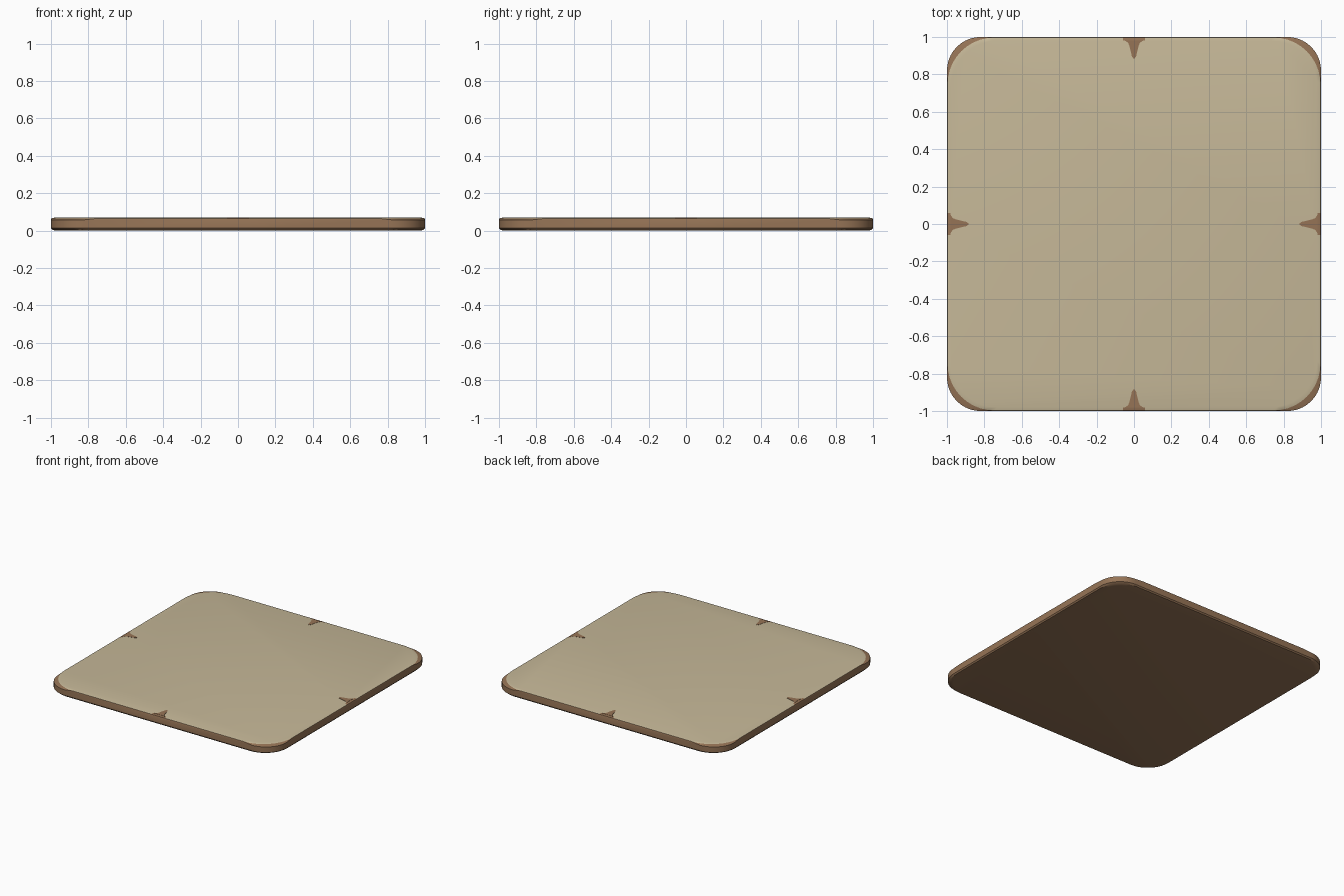
import bpy, bmesh, math

if "Cube" in bpy.data.objects:
    bpy.data.objects.remove(bpy.data.objects["Cube"])


def srgb(r, g, b):
    def lin(c):
        c /= 255
        return c / 12.92 if c <= 0.04045 else ((c + 0.055) / 1.055) ** 2.4
    return (lin(r), lin(g), lin(b), 1)


def material(name, col):
    m = bpy.data.materials.new(name)
    m.diffuse_color = col
    m.use_nodes = True
    m.node_tree.nodes["Principled BSDF"].inputs["Base Color"].default_value = m.diffuse_color
    return m


brown = material("brown edge", srgb(150, 116, 86))
tan = material("tan top", srgb(198, 184, 152))

SIDE = (-0.06, -0.03, 0.03, 0.06)   # side points that frame the edge notches


def outline(h, r, seg=10):
    """Rounded square, counter-clockwise, with extra points mid side."""
    pts = []
    for k in range(4):
        c, s = round(math.cos(k * math.pi / 2)), round(math.sin(k * math.pi / 2))
        quarter = [(h, t) for t in SIDE]
        for i in range(seg + 1):
            a = i / seg * math.pi / 2
            quarter.append((h - r + r * math.cos(a), h - r + r * math.sin(a)))
        pts += [(x * c - y * s, x * s + y * c) for x, y in quarter]
    return pts


def finish(name, bm):
    bmesh.ops.recalc_face_normals(bm, faces=bm.faces)
    me = bpy.data.meshes.new(name)
    bm.to_mesh(me)
    bm.free()
    ob = bpy.data.objects.new(name, me)
    bpy.context.collection.objects.link(ob)
    me.materials.append(brown)
    me.materials.append(tan)
    return ob


# Tile body: stacked rounded square rings (half size, corner radius, height)
rings = [(0.975, 0.19, 0.0), (0.992, 0.19, 0.004), (1.0, 0.18, 0.014),
         (1.0, 0.18, 0.058), (0.997, 0.25, 0.066), (0.98, 0.25, 0.07)]
bm = bmesh.new()
loops = [[bm.verts.new((x, y, z)) for x, y in outline(h, r)] for h, r, z in rings]
n = len(loops[0])
for k in range(len(loops) - 1):
    a, b = loops[k], loops[k + 1]
    for i in range(n):
        j = (i + 1) % n
        f = bm.faces.new((a[i], a[j], b[j], b[i]))
        # Top bevel is tan except where the notches cross it
        notch = (i % (n // 4)) < 3
        f.material_index = 1 if k == 4 and not notch else 0
bm.faces.new(loops[0][::-1])
bm.faces.new(loops[-1]).material_index = 1
tile = finish("tile", bm)
bpy.context.view_layer.objects.active = tile
tile.select_set(True)
bpy.ops.object.shade_smooth_by_angle(angle=math.radians(25))

# Flared notch marks: thin plates at the middle of each side
profile = [(0.98, 0.048), (0.97, 0.032), (0.95, 0.024), (0.92, 0.017),
           (0.895, 0.011), (0.886, 0.004)]
bm = bmesh.new()
for k in range(4):
    c, s = round(math.cos(k * math.pi / 2)), round(math.sin(k * math.pi / 2))
    flat = [(x, -y) for x, y in profile][::-1] + profile
    flat = flat[::-1]
    vs = [bm.verts.new((x * c - y * s, x * s + y * c, 0.0715)) for x, y in flat]
    low = [bm.verts.new((v.co.x, v.co.y, 0.0695)) for v in vs]
    bm.faces.new(vs)
    bm.faces.new(low[::-1])
    for i in range(len(vs)):
        j = (i + 1) % len(vs)
        bm.faces.new((vs[i], low[i], low[j], vs[j]))
finish("edge_notches", bm)
